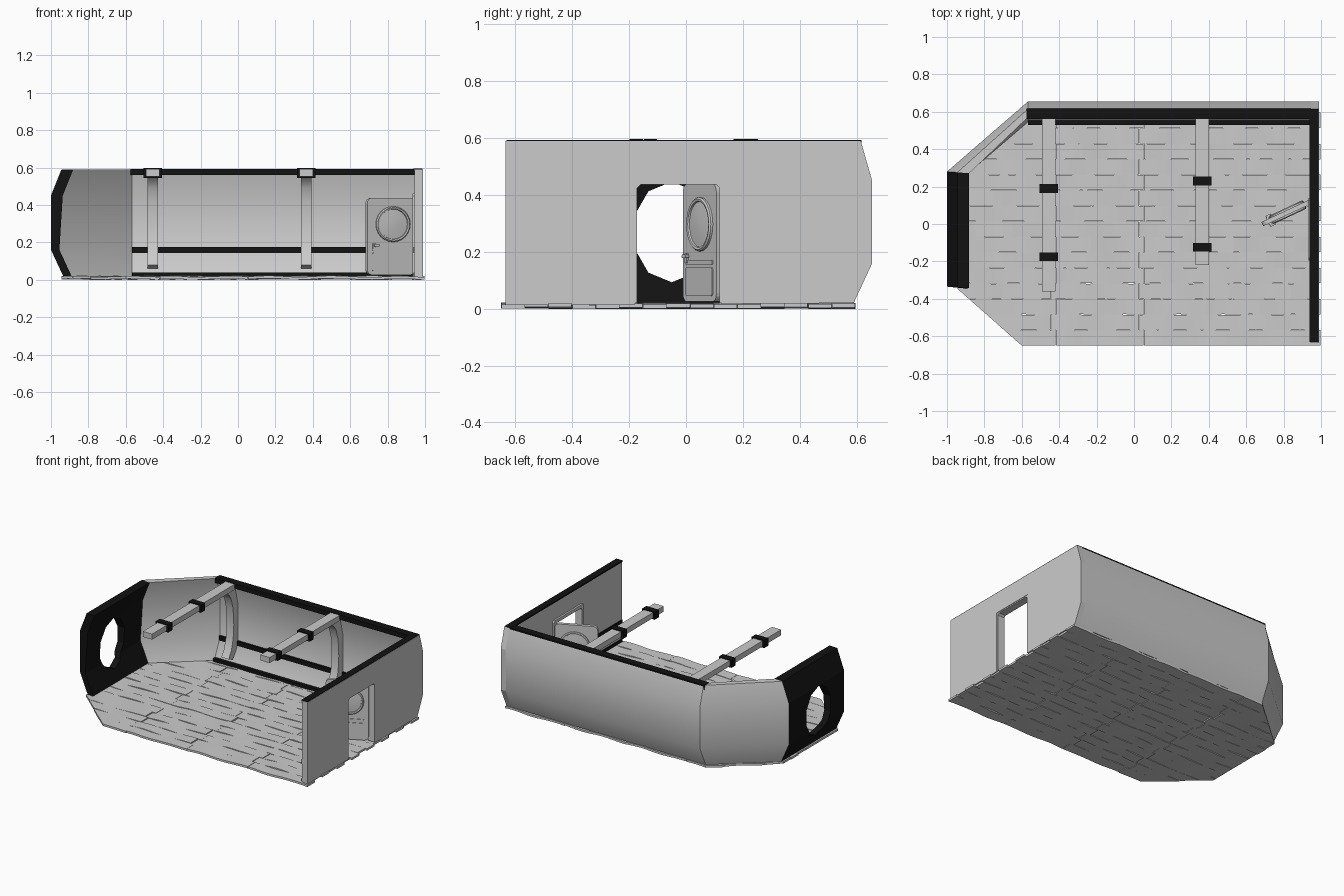
import bpy, bmesh, math, random
from mathutils import Vector, Matrix

if "Cube" in bpy.data.objects:
    bpy.data.objects.remove(bpy.data.objects["Cube"])
random.seed(4)

black = bpy.data.materials.new("black_trim")
black.diffuse_color = (0.006, 0.006, 0.006, 1)
black.use_nodes = True
black.node_tree.nodes["Principled BSDF"].inputs["Base Color"].default_value = black.diffuse_color


def finish(name, bm, mat=None, smooth=False):
    bmesh.ops.recalc_face_normals(bm, faces=bm.faces)
    me = bpy.data.meshes.new(name)
    bm.to_mesh(me)
    bm.free()
    ob = bpy.data.objects.new(name, me)
    bpy.context.collection.objects.link(ob)
    if mat:
        me.materials.append(mat)
    if smooth:
        bpy.ops.object.select_all(action='DESELECT')
        ob.select_set(True)
        bpy.context.view_layer.objects.active = ob
        bpy.ops.object.shade_smooth_by_angle(angle=math.radians(32))
    return ob


def rings(name, sections, mat=None, smooth=False):
    """Join closed sections into a capped solid."""
    bm = bmesh.new()
    vs = [[bm.verts.new(p) for p in s] for s in sections]
    n = len(vs[0])
    for a, b in zip(vs, vs[1:]):
        for i in range(n):
            bm.faces.new((a[i], a[(i + 1) % n], b[(i + 1) % n], b[i]))
    bm.faces.new(vs[0])
    bm.faces.new(vs[-1])
    return finish(name, bm, mat, smooth)


def box(name, x0, x1, y0, y1, z0, z1, mat=None):
    return rings(name, [[(x0, y0, z), (x1, y0, z), (x1, y1, z), (x0, y1, z)] for z in (z0, z1)], mat)


def cut(ob, cutter):
    m = ob.modifiers.new("opening", 'BOOLEAN')
    m.operation, m.object, m.solver = 'DIFFERENCE', cutter, 'EXACT'
    cutter.hide_render = True
    cutter.hide_set(True)


# Hull profile: height and how far the wall leans inward there
PROFILE = [(0.02, 0.065), (0.16, 0.0), (0.45, 0.0), (0.59, 0.04)]
T = 0.045


def section(place, thick=T):
    return ([place(d, z) for z, d in PROFILE] +
            [place(d + thick, z) for z, d in reversed(PROFILE)])


def back(x):
    return lambda d, z: (x, 0.655 - d, z)


def left(y):
    return lambda d, z: (-1 + d * (1.4 if z > 0.3 else 1), y - d * 0.1, z)


# Walls
rings("back_wall", [section(back(0.95)), section(back(-0.567))], smooth=True)
rings("angled_wall", [section(back(-0.567)), section(left(0.28))], smooth=True)
panel = rings("left_wall", [section(left(0.28)), section(left(-0.335))], black)
hole = [(-0.05 + 0.14 * math.cos(math.radians(90 + 36 * i)),
         0.27 + 0.177 * math.sin(math.radians(90 + 36 * i))) for i in range(10)]
cut(panel, rings("window_cutter", [[(x, y, z) for y, z in hole] for x in (-1.1, -0.8)]))

side = [(-0.635, 0.012)] + [(0.655 - d, z) for z, d in PROFILE] + [(-0.635, 0.59)]
right = rings("right_wall", [[(x, y, z) for y, z in side] for x in (0.945, 0.988)])
cut(right, box("doorway_cutter", 0.9, 1.05, -0.18, 0.125, -0.05, 0.445))


# Door frame
def arch(y0, y1, zt):
    return [(y0, 0.02), (y0, zt - 0.012), (y0 + 0.012, zt), (y1 - 0.012, zt), (y1, zt - 0.012), (y1, 0.02)]


frame = arch(-0.195, 0.14, 0.46) + arch(-0.172, 0.118, 0.437)[::-1]
rings("door_frame", [[(x, y, z) for y, z in frame] for x in (0.932, 0.985)])

# Black trim strips
box("back_top_trim", -0.575, 0.945, 0.562, 0.617, 0.56, 0.593, black)
box("right_top_trim", 0.937, 0.986, -0.632, 0.615, 0.584, 0.594, black)
box("back_middle_trim", -0.567, 0.945, 0.596, 0.63, 0.142, 0.174, black)
box("back_floor_trim", -0.567, 0.945, 0.53, 0.57, 0.018, 0.04, black)
for y0, y1 in ((-0.632, -0.2), (0.145, 0.56)):
    box("right_middle_trim", 0.938, 0.95, y0, y1, 0.142, 0.174, black)
    box("right_floor_trim", 0.938, 0.95, y0, y1, 0.02, 0.04, black)

# Floor planks, gently warped, trimmed to the cabin outline
bm = bmesh.new()
rows = 15
pitch = 1.245 / rows
for r in range(rows):
    y = -0.65 + r * pitch
    s = 0.012 * (-1) ** r
    joints = [-0.96, -0.43 + s, 0.04 + s, 0.52 + s, 0.99 + s * 0.6]
    for x0, x1 in zip(joints, joints[1:]):
        ph, amp, lift = random.uniform(0, 6.28), random.uniform(0.002, 0.004), random.uniform(0, 0.003)
        prev, n = None, 10
        for i in range(n + 1):
            x = x0 + 0.001 + (x1 - x0 - 0.002) * i / n
            z = 0.005 + lift + amp * math.sin(ph + i * 0.9)
            w = 0.0012 * math.sin(ph + i * 1.3)
            ya, yb = y + 0.0005 + w, y + pitch - 0.0005 + w
            ring = [bm.verts.new(p) for p in ((x, ya, z - 0.003), (x, yb, z - 0.003),
                                              (x, yb, z + 0.011), (x, ya, z + 0.011))]
            if prev:
                for k in range(4):
                    bm.faces.new((prev[k], prev[(k + 1) % 4], ring[(k + 1) % 4], ring[k]))
            if i in (0, n):
                bm.faces.new(ring)
            prev = ring
for co, no in (((-0.94, -0.35, 0), (-0.30, -0.34, 0)), ((-0.94, 0.27, 0), (-0.34, 0.39, 0)),
               ((-0.945, 0, 0), (-1, 0, 0))):
    res = bmesh.ops.bisect_plane(bm, geom=bm.verts[:] + bm.edges[:] + bm.faces[:], plane_co=co,
                                 plane_no=no, clear_outer=True)
    bmesh.ops.holes_fill(bm, edges=[e for e in res["geom_cut"] if isinstance(e, bmesh.types.BMEdge)])
finish("floor_planks", bm)

# Ceiling beams with curved wall posts and black straps
for x, y0, straps in ((-0.455, -0.36, (0.19, -0.175)), (0.365, -0.22, (0.23, -0.125))):
    box("ceiling_beam", x - 0.036, x + 0.036, y0, 0.575, 0.552, 0.591)
    for y in straps:
        box("beam_strap", x - 0.049, x + 0.049, y - 0.023, y + 0.023, 0.543, 0.597, black)
    path = [(0.47, 0.555, 0.57, 0.575), (0.51, 0.53, 0.575, 0.56), (0.535, 0.49, 0.59, 0.51),
            (0.555, 0.42, 0.61, 0.43), (0.563, 0.3, 0.612, 0.3), (0.555, 0.2, 0.61, 0.19),
            (0.535, 0.13, 0.595, 0.12), (0.505, 0.08, 0.55, 0.06)]
    h = 0.028
    rings("wall_post", [[(x - h, a, b), (x + h, a, b), (x + h, c, d), (x - h, c, d)]
                        for a, b, c, d in path], smooth=True)


# Open door, built flat along x then swung about its hinge
swing = Matrix.Translation((0.94, 0.118, 0)) @ Matrix.Rotation(math.radians(205), 4, 'Z')


def rounded(x0, x1, z0, z1, r):
    pts = []
    for cx, cz, a0 in ((x1 - r, z1 - r, 0), (x0 + r, z1 - r, 90), (x0 + r, z0 + r, 180), (x1 - r, z0 + r, 270)):
        for k in range(5):
            a = math.radians(a0 + k * 22.5)
            pts.append((cx + r * math.cos(a), cz + r * math.sin(a)))
    return pts


def slab(name, pts, y0, y1):
    rings(name, [[(u, y, z) for u, z in pts] for y in (y0, y1)]).matrix_world = swing


slab("door", rounded(0, 0.28, 0.025, 0.438, 0.03), -0.012, 0.012)
for s in (-1, 1):
    slab("door_lower_panel", rounded(0.03, 0.25, 0.045, 0.145, 0.008), 0.011 * s, 0.016 * s)
    slab("door_rail", rounded(0.03, 0.25, 0.155, 0.172, 0.005), 0.011 * s, 0.016 * s)
    slab("door_latch_plate", rounded(0.232, 0.25, 0.16, 0.195, 0.005), 0.011 * s, 0.02 * s)
    slab("door_handle", rounded(0.215, 0.247, 0.178, 0.19, 0.005), 0.019 * s, 0.032 * s)
    # Porthole rim and glass as one turned profile
    turned = [(0.1, 0.01), (0.1, 0.02), (0.094, 0.025), (0.086, 0.023), (0.084, 0.017), (0.04, 0.021), (0.005, 0.022)]
    rings("door_porthole", [[(0.13 + r * math.cos(a * math.pi / 12), s * y, 0.297 + r * 0.95 * math.sin(a * math.pi / 12))
                             for a in range(24)] for r, y in turned], smooth=True).matrix_world = swing
